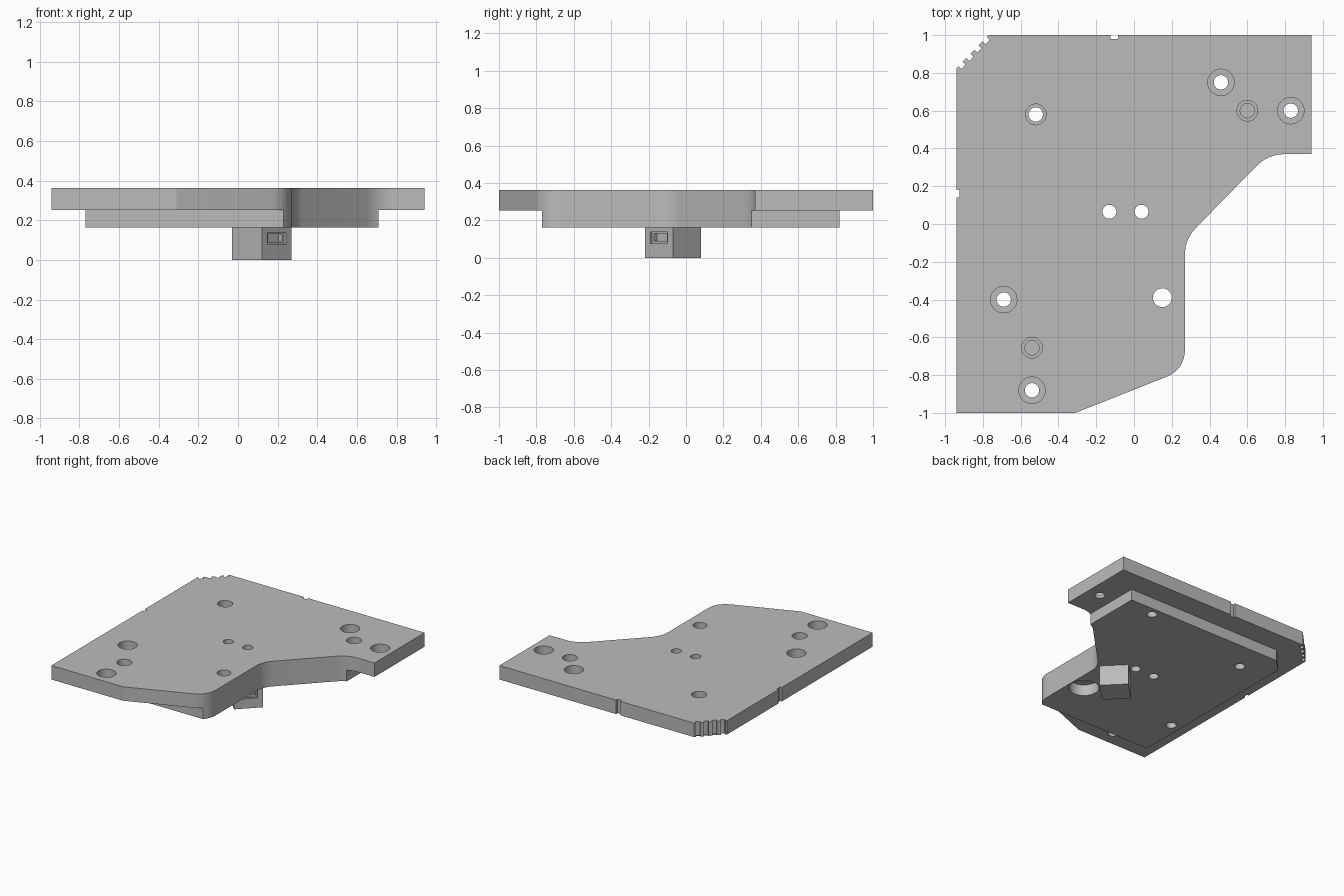
import bpy, bmesh, math
from mathutils import Vector, Matrix

cube = bpy.data.objects.get("Cube")
if cube:
    bpy.data.objects.remove(cube, do_unlink=True)

# One plain grey finish
grey = bpy.data.materials.new("plain_grey")
grey.use_nodes = True
colour = (0.5, 0.5, 0.5, 1)
grey.diffuse_color = colour
grey.node_tree.nodes["Principled BSDF"].inputs["Base Color"].default_value = colour


def prism(name, points, z0, z1, matrix=None):
    """Extrude a closed 2D profile from z0 to z1."""
    bm = bmesh.new()
    face = bm.faces.new([bm.verts.new((x, y, z0)) for x, y in points])
    ext = bmesh.ops.extrude_face_region(bm, geom=[face])
    verts = [v for v in ext["geom"] if isinstance(v, bmesh.types.BMVert)]
    bmesh.ops.translate(bm, verts=verts, vec=(0, 0, z1 - z0))
    if matrix:
        bm.transform(matrix)
    bmesh.ops.recalc_face_normals(bm, faces=bm.faces)
    mesh = bpy.data.meshes.new(name)
    bm.to_mesh(mesh)
    bm.free()
    mesh.materials.append(grey)
    obj = bpy.data.objects.new(name, mesh)
    bpy.context.collection.objects.link(obj)
    return obj


def rect(x0, x1, y0, y1):
    return [(x0, y0), (x1, y0), (x1, y1), (x0, y1)]


def disc(x, y, r, n=32):
    return [(x + r * math.cos(math.tau * i / n), y + r * math.sin(math.tau * i / n))
            for i in range(n)]


def rounded(corners, steps=8):
    """Outline from (x, y, tangent length) corners, blending the rounded ones."""
    out = []
    for i, (x, y, t) in enumerate(corners):
        p = Vector((x, y))
        if not t:
            out.append(p)
            continue
        a = p + (Vector(corners[i - 1][:2]) - p).normalized() * t
        b = p + (Vector(corners[(i + 1) % len(corners)][:2]) - p).normalized() * t
        for k in range(steps + 1):
            s = k / steps
            out.append(a * (1 - s) ** 2 + p * 2 * s * (1 - s) + b * s * s)
    return out


def cut(target, points, z0, z1, matrix=None):
    """Subtract a prism from the target."""
    cutter = prism("cutter", points, z0, z1, matrix)
    cutter.hide_render = True
    mod = target.modifiers.new("cut", "BOOLEAN")
    mod.operation = "DIFFERENCE"
    mod.solver = "EXACT"
    mod.object = cutter
    bpy.context.view_layer.objects.active = target
    bpy.ops.object.modifier_apply(modifier=mod.name)
    bpy.data.objects.remove(cutter, do_unlink=True)


# Plate body with its angled, rounded side recess
TOP, STEP, BASE = 0.363, 0.252, 0.163
plate = prism("plate", rounded([
    (-0.94, -1, 0), (-0.31, -1, 0), (0.27, -0.77, 0.11), (0.27, -0.08, 0.08),
    (0.71, 0.37, 0.09), (0.94, 0.37, 0), (0.94, 1, 0), (-0.77, 1, 0),
    (-0.94, 0.825, 0)]), BASE, TOP)

# Stepped underside: trim the lower layer to a smaller block
for trim in (rect(-2, -0.77, -2, 2), rect(0.71, 2, -2, 2),
             rect(-2, 2, 0.82, 2), rect(-2, 2, -2, -0.77),
             [(-0.9, 0.59), (-0.54, 0.95), (-0.9, 0.95)]):
    cut(plate, trim, 0.05, STEP)

# Edge notches and the row of grooves on the clipped corner
cut(plate, rect(-0.125, -0.085, 0.98, 1.1), 0, 1)
cut(plate, rect(-1.1, -0.925, 0.14, 0.18), 0, 1)
for i in range(4):
    s = (i + 0.5) / 4
    spot = Matrix.Translation((-0.94 + 0.17 * s, 0.825 + 0.175 * s, 0))
    cut(plate, rect(-0.016, 0.016, -0.022, 0.06), 0, 1,
        spot @ Matrix.Rotation(math.radians(45), 4, "Z"))

# Counterbored through holes: x, y, outer radius
for x, y, r in ((0.46, 0.75, 0.07), (0.83, 0.6, 0.07), (-0.52, 0.58, 0.055),
                (-0.69, -0.4, 0.07), (-0.54, -0.88, 0.07)):
    cut(plate, disc(x, y, r), TOP - 0.085, 1)
    cut(plate, disc(x, y, 0.038), 0, 1)

# Blind stepped holes
for x, y in ((0.6, 0.6), (-0.54, -0.655)):
    cut(plate, disc(x, y, 0.055), TOP - 0.085, 1)
    cut(plate, disc(x, y, 0.038), TOP - 0.13, 1)

# Plain through holes and the wide pocket under one of them
for x, y, r in ((-0.13, 0.065, 0.037), (0.04, 0.065, 0.037), (0.15, -0.39, 0.05)):
    cut(plate, disc(x, y, r), 0, 1)
cut(plate, disc(0.15, -0.39, 0.11), 0, STEP)

# Four-legged foot block, turned by an eighth of a circle
HALF = 0.106
turn = Matrix.Translation((0.12, -0.07, 0)) @ Matrix.Rotation(math.radians(45), 4, "Z")
foot = prism("foot_block", rect(-HALF, HALF, -HALF, HALF), 0, BASE, turn)
arch = [(-0.088, -0.02), (-0.088, 0.006), (-0.072, 0.014), (-0.034, 0.052), (-0.02, 0.06)]
arch += [(-x, z) for x, z in reversed(arch)]
upright = Matrix.Rotation(math.radians(90), 4, "X")
for angle in (0, 90):
    cut(foot, arch, -0.3, 0.3,
        turn @ Matrix.Rotation(math.radians(angle), 4, "Z") @ upright)

# Stepped window recess on the front-left face of the foot
cut(foot, rect(-0.065, 0.065, 0.078, 0.137), HALF - 0.012, 0.2, turn @ upright)
cut(foot, rect(-0.05, 0.05, 0.09, 0.13), HALF - 0.035, 0.2, turn @ upright)

# Smooth the curved walls, keep crisp edges
for obj in (plate, foot):
    bpy.ops.object.select_all(action="DESELECT")
    obj.select_set(True)
    bpy.context.view_layer.objects.active = obj
    bpy.ops.object.shade_smooth_by_angle(angle=math.radians(20))
